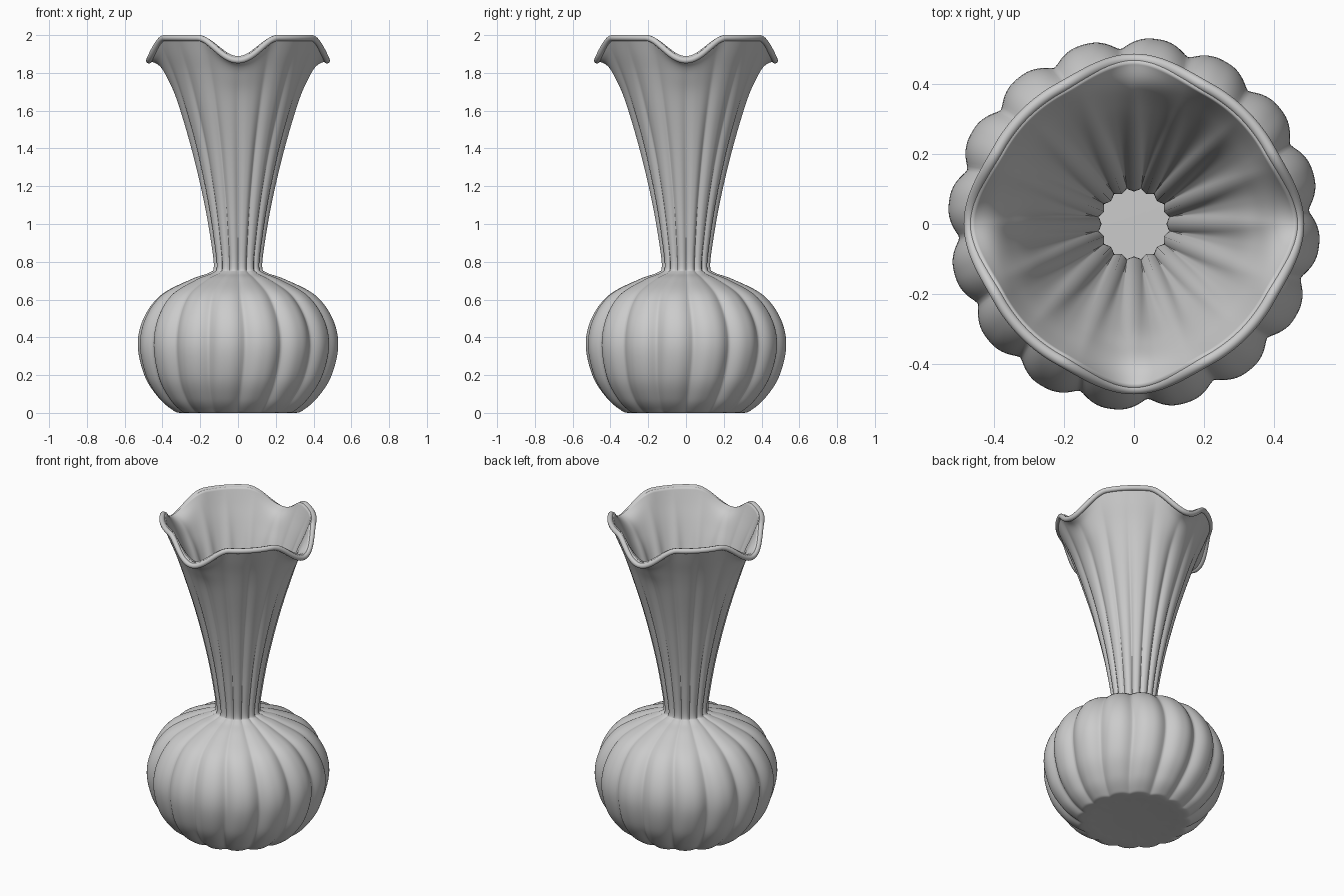
import bpy, bmesh, math
from mathutils import Vector

if "Cube" in bpy.data.objects:
    bpy.data.objects.remove(bpy.data.objects["Cube"])

SEG, FLUTES, WALL = 320, 16, 0.025

# Profile points: radius, height, flute depth
LOWER = [(0.12, 0.004, 0.0), (0.22, 0.002, 0.010), (0.31, 0.0, 0.020), (0.35, 0.015, 0.024),
         (0.42, 0.075, 0.030), (0.495, 0.19, 0.034), (0.533, 0.355, 0.036),
         (0.503, 0.50, 0.034), (0.41, 0.625, 0.030), (0.25, 0.708, 0.022),
         (0.155, 0.742, 0.016), (0.13, 0.775, 0.014), (0.147, 0.92, 0.015),
         (0.185, 1.13, 0.017), (0.25, 1.40, 0.018), (0.325, 1.65, 0.014)]
# The mouth stands tall on the diagonals and curls out on the axes
TALL = LOWER + [(0.372, 1.79, 0.009), (0.415, 1.90, 0.004), (0.447, 1.985, 0.0)]
DIP = LOWER + [(0.378, 1.77, 0.009), (0.420, 1.838, 0.004), (0.475, 1.866, 0.0)]


def smooth_profile(points, steps=6):
    """Catmull-Rom curve through the profile points."""
    pts = [Vector(p) for p in points]
    pts = [2 * pts[0] - pts[1]] + pts + [2 * pts[-1] - pts[-2]]
    out = []
    for i in range(1, len(pts) - 2):
        a, b, c, d = pts[i - 1:i + 3]
        for k in range(steps):
            t = k / steps
            out.append(0.5 * (2 * b + (c - a) * t + (2 * a - 5 * b + 4 * c - d) * t * t
                              + (3 * b - a - 3 * c + d) * t ** 3))
    out.append(pts[-2])
    return out


def dip_weight(angle):
    """1 on the four axes, 0 on the diagonal plateaus."""
    quarter = math.pi / 2
    phi = abs((angle + quarter / 2) % quarter - quarter / 2)
    x = min(phi / math.radians(29), 1)
    return 0.5 + 0.5 * math.cos(math.pi * x)


def surface_point(tall, dip, angle):
    r, z, depth = tall.lerp(dip, dip_weight(angle))
    s = abs(math.sin(angle * FLUTES / 2))
    r -= depth * (1 - math.sqrt(s * s + 0.01)) ** 1.3 if s < 0.99 else 0
    twist = math.radians(4.5) * math.sin(math.pi * z / 0.75) if 0 < z < 0.75 else 0
    a = angle + twist
    return Vector((r * math.cos(a), r * math.sin(a), max(z, 0)))


def make_object(name, bm):
    mesh = bpy.data.meshes.new(name)
    bm.to_mesh(mesh)
    bm.free()
    for p in mesh.polygons:
        p.use_smooth = True
    ob = bpy.data.objects.new(name, mesh)
    bpy.context.collection.objects.link(ob)
    return ob


def skin(bm, rings, closed=False):
    n = len(rings)
    for i in range(n if closed else n - 1):
        lo, hi = rings[i], rings[(i + 1) % n]
        for j in range(len(lo)):
            k = (j + 1) % len(lo)
            bm.faces.new((lo[j], lo[k], hi[k], hi[j]))


# Fluted vase shell
angles = [2 * math.pi * j / SEG for j in range(SEG)]
bm = bmesh.new()
rings = [[bm.verts.new(surface_point(t, d, a)) for a in angles]
         for t, d in zip(smooth_profile(TALL), smooth_profile(DIP))]
skin(bm, rings)
centre = bm.verts.new((0, 0, 0.004))
for j in range(SEG):
    bm.faces.new((centre, rings[0][(j + 1) % SEG], rings[0][j]))
rim = [v.co.copy() for v in rings[-1]]
vase = make_object("vase_body", bm)
wall = vase.modifiers.new("wall", 'SOLIDIFY')
wall.thickness = WALL
wall.offset = -1

# Rounded bead along the wavy lip
bm = bmesh.new()
beads = []
for j, p in enumerate(rim):
    tangent = (rim[(j + 1) % SEG] - rim[j - 1]).normalized()
    out = Vector((p.x, p.y, 0)).normalized()
    up = out.cross(tangent).normalized()
    out = tangent.cross(up)
    mid = p - out * 0.004
    beads.append([bm.verts.new(mid + 0.016 * (out * math.cos(b) + up * math.sin(b)))
                  for b in (2 * math.pi * k / 14 for k in range(14))])
skin(bm, beads, closed=True)
bmesh.ops.recalc_face_normals(bm, faces=bm.faces)
make_object("lip_bead", bm)
